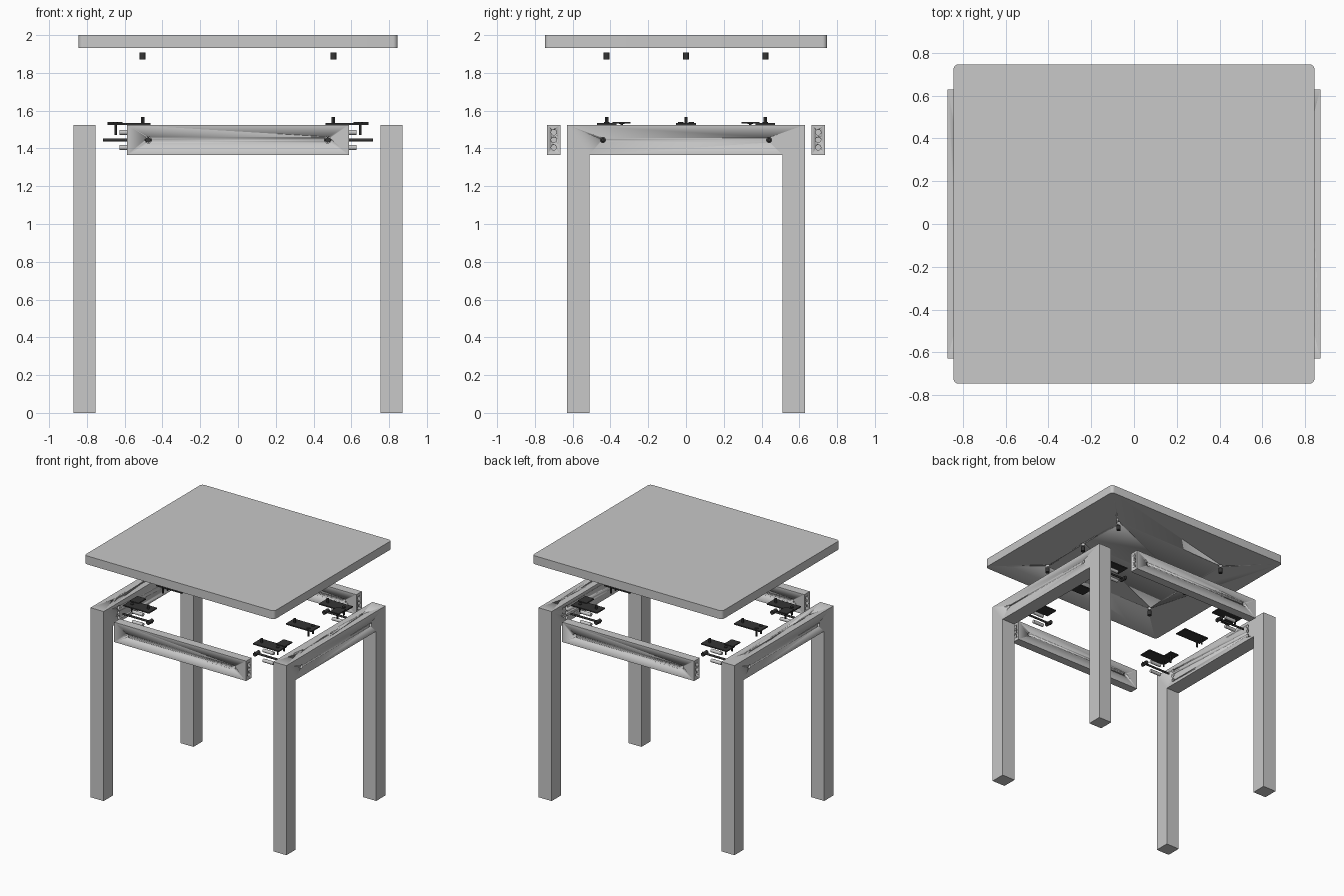
import bpy
import bmesh
from mathutils import Matrix, Vector

cube = bpy.data.objects.get("Cube")
if cube:
    bpy.data.objects.remove(cube, do_unlink=True)


def material(name, rgb):
    m = bpy.data.materials.new(name)
    m.use_nodes = True
    m.diffuse_color = (*rgb, 1)
    m.node_tree.nodes["Principled BSDF"].inputs["Base Color"].default_value = (*rgb, 1)
    return m


GREY = material("light grey", (0.58, 0.58, 0.58))
DARK = material("dark metal", (0.035, 0.035, 0.035))


def add_box(bm, x, y, z):
    """Box from three (low, high) ranges."""
    lo, hi = (Vector(p) for p in zip(x, y, z))
    mat = Matrix.Translation((lo + hi) / 2) @ Matrix.Diagonal((*(hi - lo), 1))
    return bmesh.ops.create_cube(bm, size=1, matrix=mat)["verts"]


def add_rod(bm, a, b, r, sides=20):
    """Cylinder between two points."""
    a, b = Vector(a), Vector(b)
    rot = (b - a).to_track_quat("Z", "Y").to_matrix().to_4x4()
    bmesh.ops.create_cone(bm, cap_ends=True, segments=sides, radius1=r, radius2=r,
                          depth=(b - a).length, matrix=Matrix.Translation((a + b) / 2) @ rot)


def finish(bm, name, mat):
    bmesh.ops.recalc_face_normals(bm, faces=bm.faces)
    me = bpy.data.meshes.new(name)
    bm.to_mesh(me)
    bm.free()
    me.materials.append(mat)
    ob = bpy.data.objects.new(name, me)
    bpy.context.collection.objects.link(ob)
    bpy.ops.object.select_all(action="DESELECT")
    ob.select_set(True)
    bpy.context.view_layer.objects.active = ob
    bpy.ops.object.shade_smooth_by_angle()
    return ob


def drill(ob, rods):
    """Cut round holes into a part."""
    bm = bmesh.new()
    for a, b, r in rods:
        add_rod(bm, a, b, r)
    cutter = finish(bm, "hole_cutter", GREY)
    cutter.hide_render = True
    mod = ob.modifiers.new("holes", "BOOLEAN")
    mod.operation, mod.solver, mod.object = "DIFFERENCE", "EXACT", cutter
    bpy.context.view_layer.objects.active = ob
    bpy.ops.object.modifier_apply(modifier=mod.name)
    bpy.data.objects.remove(cutter, do_unlink=True)


SIDES = (("left", 1), ("right", -1))
ENDS = (("back", 1), ("front", -1))
RAIL_LOW, RAIL_TOP, MID = 1.365, 1.525, 1.445
HOLES = (MID - 0.04, MID, MID + 0.04)
JOINT_Y, NUT_X = 0.44, 0.475
INSERT_X, INSERT_Y = 0.505, 0.42


def span(s, a, b):
    return tuple(sorted((s * a, s * b)))


# Tabletop with rounded vertical corners and insert holes beneath
bm = bmesh.new()
add_box(bm, (-0.845, 0.845), (-0.747, 0.747), (1.932, 2))
upright = [e for e in bm.edges if abs(e.verts[0].co.z - e.verts[1].co.z) > 0.01]
bmesh.ops.bevel(bm, geom=upright, offset=0.025, segments=6, affect="EDGES", profile=0.5)
top = finish(bm, "tabletop", GREY)
drill(top, [((sx * INSERT_X, y, 1.92), (sx * INSERT_X, y, 1.965), 0.016)
            for sx in (1, -1) for y in (-INSERT_Y, 0, INSERT_Y)])

# Side frames: two legs and a cross rail in one arch
for side, sx in SIDES:
    arch = [(-0.63, 0), (-0.63, RAIL_TOP), (0.63, RAIL_TOP), (0.63, 0),
            (0.512, 0), (0.512, RAIL_LOW), (-0.512, RAIL_LOW), (-0.512, 0)]
    bm = bmesh.new()
    face = bm.faces.new([bm.verts.new((sx * 0.755, y, z)) for y, z in arch])
    ext = bmesh.ops.extrude_face_region(bm, geom=[face])
    bmesh.ops.translate(bm, vec=(sx * 0.117, 0, 0),
                        verts=[v for v in ext["geom"] if isinstance(v, bmesh.types.BMVert)])
    frame = finish(bm, side + "_leg_frame", GREY)
    holes = []
    for sy in (1, -1):
        y = sy * JOINT_Y
        for z in HOLES:
            end = 0.9 if z == MID else 0.81
            holes.append(((sx * 0.74, y, z), (sx * end, y, z), 0.014))
    for y in (-0.42, -0.34, -0.028, 0.028, 0.34, 0.42):
        holes.append(((sx * 0.815, y, 1.49), (sx * 0.815, y, 1.54), 0.007))
    drill(frame, holes)

# Front and back rails with dowel holes in the ends and cross holes for the nuts
for end, sy in ENDS:
    bm = bmesh.new()
    add_box(bm, (-0.587, 0.587), span(sy, 0.665, 0.735), (RAIL_LOW, RAIL_TOP))
    rail = finish(bm, end + "_rail", GREY)
    holes = []
    for sx in (1, -1):
        holes += [((sx * 0.53, sy * 0.7, z), (sx * 0.6, sy * 0.7, z), 0.014) for z in HOLES]
        holes.append(((sx * NUT_X, sy * 0.65, MID), (sx * NUT_X, sy * 0.75, MID), 0.017))
    drill(rail, holes)

for side, sx in SIDES:
    for end, sy in ENDS:
        tag = f"{end}_{side}_"
        y = sy * JOINT_Y
        # Dowel pair
        bm = bmesh.new()
        for z in (HOLES[0], HOLES[2]):
            add_rod(bm, (sx * 0.535, y, z), (sx * 0.628, y, z), 0.0135)
        finish(bm, tag + "dowels", GREY)
        # Bolt with barrel nut
        bm = bmesh.new()
        add_rod(bm, (sx * 0.455, y, MID), (sx * 0.715, y, MID), 0.008)
        add_rod(bm, (sx * NUT_X, y - 0.028, MID), (sx * NUT_X, y + 0.028, MID), 0.015)
        finish(bm, tag + "bolt", DARK)

    # Fixing plates: corner ones carry an extra raised tab
    for name, sy in ENDS + (("middle", 0),):
        cy = sy * INSERT_Y
        bm = bmesh.new()
        add_box(bm, span(sx, 0.462, 0.692), (cy - 0.052, cy + 0.052), (1.525, 1.534))
        if sy:
            add_box(bm, span(sx, 0.612, 0.69), span(sy, 0.295, 0.39), (1.531, 1.54))
            screws = (sy * 0.34, sy * 0.42)
        else:
            screws = (-0.028, 0.028)
        for y in screws:
            add_rod(bm, (sx * 0.648, y, 1.472), (sx * 0.648, y, 1.532), 0.007, 12)
            add_rod(bm, (sx * 0.648, y, 1.53), (sx * 0.648, y, 1.54), 0.014, 12)
        add_rod(bm, (sx * INSERT_X, cy, 1.53), (sx * INSERT_X, cy, 1.566), 0.009, 12)
        finish(bm, f"{name}_{side}_plate", DARK)
        # Threaded insert below the tabletop
        bm = bmesh.new()
        add_rod(bm, (sx * INSERT_X, cy, 1.87), (sx * INSERT_X, cy, 1.907), 0.016)
        finish(bm, f"{name}_{side}_insert", DARK)
